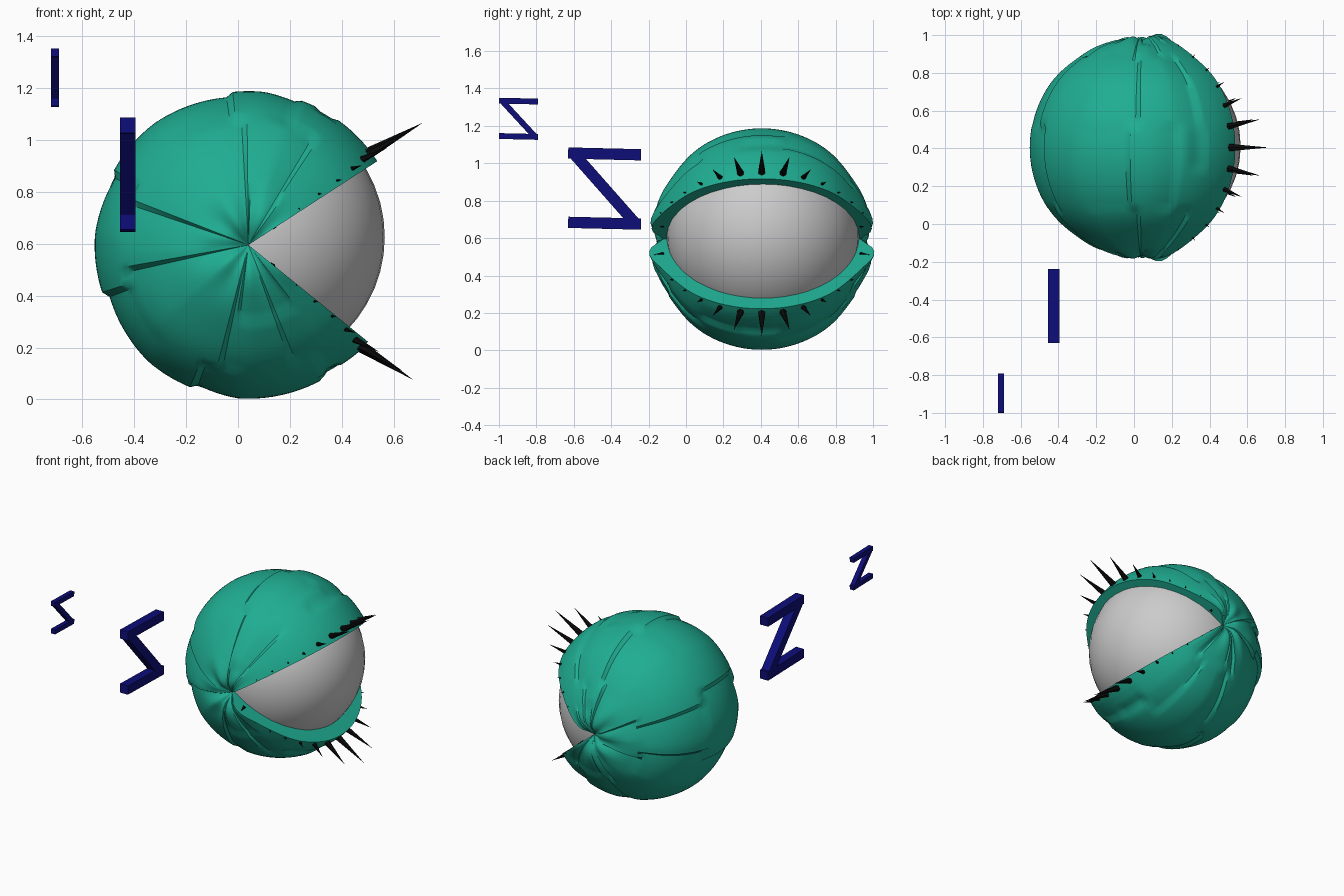
import bpy, bmesh, math
from math import sin, cos, exp, radians
from mathutils import Vector, Matrix

cube = bpy.data.objects.get("Cube")
if cube:
    bpy.data.objects.remove(cube, do_unlink=True)

CENTER = Vector((0.04, 0.405, 0.595))
SHELL = 0.592
UPPER_RIM, LOWER_RIM = 33, 321


def material(name, rgb):
    mat = bpy.data.materials.new(name)
    mat.use_nodes = True
    mat.diffuse_color = (*rgb, 1)
    mat.node_tree.nodes["Principled BSDF"].inputs["Base Color"].default_value = (*rgb, 1)
    return mat


def finish(bm, name, mat=None, smooth=None):
    bmesh.ops.recalc_face_normals(bm, faces=bm.faces)
    mesh = bpy.data.meshes.new(name)
    bm.to_mesh(mesh)
    bm.free()
    obj = bpy.data.objects.new(name, mesh)
    bpy.context.collection.objects.link(obj)
    if mat:
        mesh.materials.append(mat)
    if smooth:
        bpy.ops.object.select_all(action='DESELECT')
        obj.select_set(True)
        bpy.context.view_layer.objects.active = obj
        bpy.ops.object.shade_smooth_by_angle(angle=radians(smooth))


def polar(r, around, side):
    """Point at angle `around` the corner-to-corner axis, `side` degrees off its middle."""
    a, s = radians(around), radians(side)
    return CENTER + r * Vector((cos(s) * cos(a), sin(s), cos(s) * sin(a)))


teal = material("lid_teal", (0.014, 0.42, 0.29))
black = material("lash_black", (0.003, 0.003, 0.003))
navy = material("mark_navy", (0.004, 0.004, 0.19))

# Eyeball
bm = bmesh.new()
bmesh.ops.create_uvsphere(bm, u_segments=40, v_segments=24, radius=0.515,
                          matrix=Matrix.Translation((0.05, 0.411, 0.625)))
finish(bm, "eyeball", smooth=40)

# Folds in the lid skin: angle, depth, sideways jog, fade length
FOLDS = [(62, 0.014, 8, 14), (94, 0.018, 4, 30), (157, 0.02, -6, 25),
         (194, 0.022, 6, 30), (254, 0.018, -4, 16), (294, 0.014, 8, 14)]
# Sunken flaps: angle range, then range of distance from the lid's middle
FLAPS = [(56, 88, 68, 86), (262, 306, 60, 84), (54, 63, 0, 10), (299, 306, 0, 10)]


def lid_radius(around, side):
    r = SHELL
    off = 90 - abs(side)
    for angle, depth, jog, fade in FOLDS:
        # Each crease steps sideways as it runs from corner to corner
        past = around - angle - (jog if -35 < side < 10 or side > 55 else -jog * 0.4)
        if 0 <= past < fade:
            r -= depth * (1 - past / fade) * min(1, off / 25)
    for low, high, near, far in FLAPS:
        if low < around < high and near <= abs(side) < far:
            r -= 0.009
    # Slimmer shoulders, then loose wrinkled skin that puckers into each corner
    r -= 0.009 * exp(-((off - 36) / 12) ** 2)
    bulge = exp(-((off - 13) / 8) ** 2)
    wrinkle = 0.009 * sin(radians(around * 7))
    r += bulge * (0.006 + 0.011 * cos(radians(around)) + wrinkle)
    corner = exp(-(off / 5) ** 2)
    valley = exp(-((around - 178) / 22) ** 2) * exp(-(off / 18) ** 2)
    return r - 0.065 * corner - 0.016 * valley * (1 - corner)


# Eyelids: one wrapped skin with an open wedge, rims turned in to the eyeball
bm = bmesh.new()
columns, rows = 110, 56
grid = []
for c in range(-1, columns + 2):
    t = min(max(c, 0), columns) / columns
    around = UPPER_RIM + (LOWER_RIM - UPPER_RIM) * t
    turned_in = c in (-1, columns + 1)
    line = []
    for k in range(rows + 1):
        side = -89.9 + 179.8 * k / rows
        r = 0.48 if turned_in else lid_radius(around, side)
        line.append(bm.verts.new(polar(r, around, side)))
    grid.append(line)
for left, right in zip(grid, grid[1:]):
    for k in range(rows):
        bm.faces.new((left[k], left[k + 1], right[k + 1], right[k]))
bmesh.ops.remove_doubles(bm, verts=bm.verts, dist=0.0005)
finish(bm, "eyelids", teal, smooth=35)


# Eyelashes: spikes fanned along each rim, longest in the middle
def lash_row(name, base_angle, tip_angle):
    bm = bmesh.new()
    for i in range(-7, 8):
        side = i * 11
        length = 0.06 + 0.22 * exp(-(side / 25) ** 2)
        base = polar(0.54, base_angle, side)
        tip = polar(0.54 + length, tip_angle, side)
        axis = tip - base
        place = (Matrix.Translation((base + tip) / 2)
                 @ axis.to_track_quat('Z', 'Y').to_matrix().to_4x4())
        bmesh.ops.create_cone(bm, cap_ends=True, segments=6, radius2=0,
                              radius1=0.012 + 0.05 * length,
                              depth=axis.length, matrix=place)
    finish(bm, name, black)


lash_row("upper_lashes", 38, 35)
lash_row("lower_lashes", -43, -39.3)


# Floating zigzags of three square bars
def zigzag(name, center, half_y, half_z, thick):
    bm = bmesh.new()
    inset = half_y * 0.86
    strokes = [((-half_y, half_z), (half_y, half_z * 0.95)),
               ((-inset, half_z), (inset, -half_z)),
               ((-half_y, -half_z * 0.95), (half_y, -half_z))]
    for start, end in strokes:
        a, b = Vector((0, *start)), Vector((0, *end))
        axis = b - a
        tilt = Matrix.Rotation(math.atan2(axis.z, axis.y), 4, 'X')
        size = Matrix.Diagonal((thick, axis.length, thick, 1))
        place = Matrix.Translation(Vector(center) + (a + b) / 2) @ tilt @ size
        bmesh.ops.create_cube(bm, size=1, matrix=place)
    finish(bm, name, navy)


zigzag("large_zigzag", (-0.425, -0.435, 0.865), 0.195, 0.19, 0.06)
zigzag("small_zigzag", (-0.705, -0.895, 1.238), 0.104, 0.097, 0.031)
